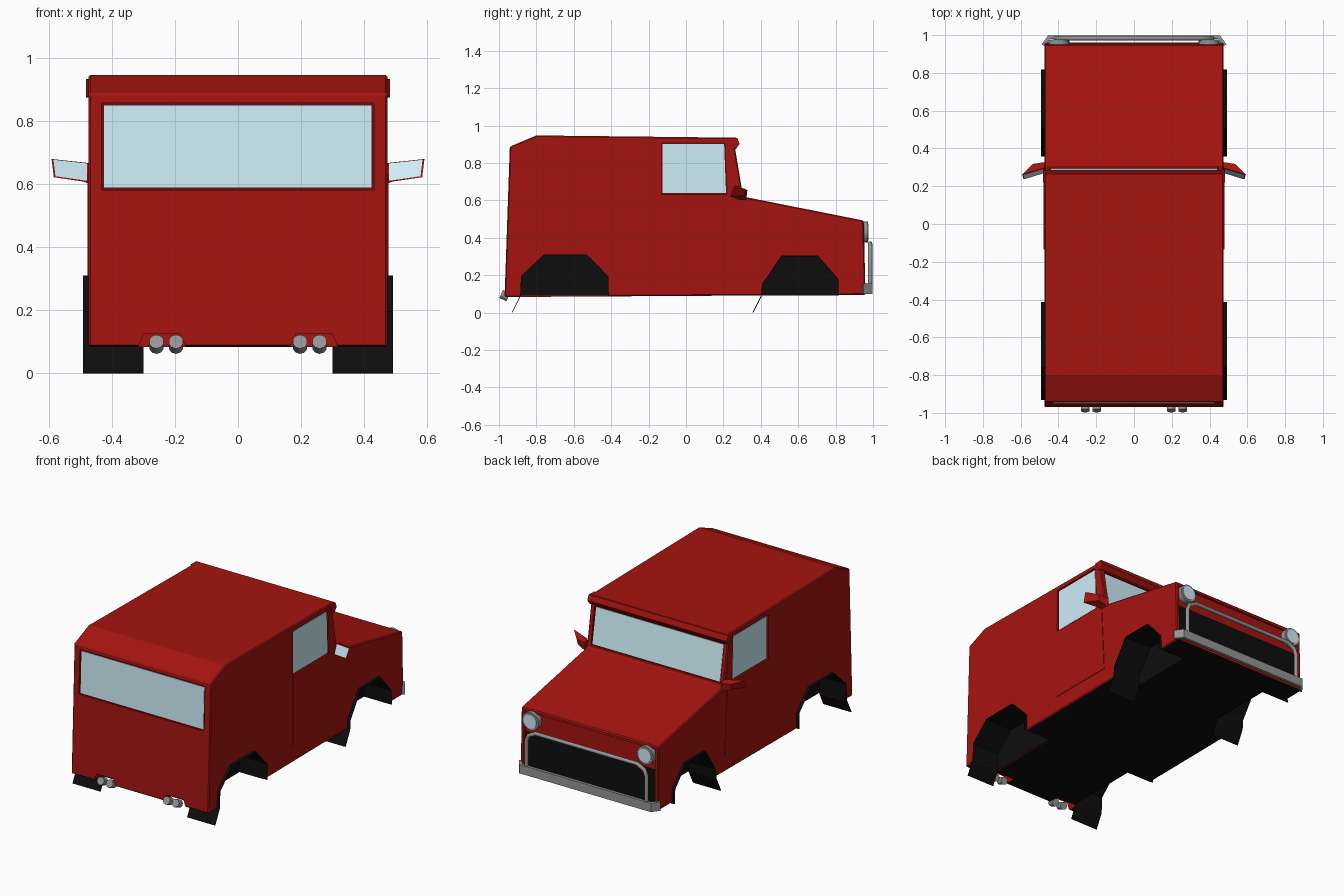
import bpy, bmesh
from math import radians
from mathutils import Vector, Matrix

if "Cube" in bpy.data.objects:
    bpy.data.objects.remove(bpy.data.objects["Cube"])


def material(name, rgb):
    m = bpy.data.materials.new(name)
    m.diffuse_color = (*rgb, 1)
    m.use_nodes = True
    m.node_tree.nodes["Principled BSDF"].inputs["Base Color"].default_value = m.diffuse_color
    return m


RED = material("red paint", (0.375, 0.007, 0.005))
TRIM = material("dark red trim", (0.13, 0.004, 0.004))
BLACK = material("black", (0.004, 0.004, 0.004))
GLASS = material("glass", (0.62, 0.86, 0.95))
STEEL = material("steel", (0.30, 0.30, 0.30))


def finish(name, bm, *mats):
    bmesh.ops.recalc_face_normals(bm, faces=bm.faces)
    me = bpy.data.meshes.new(name)
    bm.to_mesh(me)
    bm.free()
    ob = bpy.data.objects.new(name, me)
    bpy.context.collection.objects.link(ob)
    for m in mats:
        me.materials.append(m)
    return ob


def extrude(name, points, vec, *mats):
    """Extrude a flat 3D outline along a vector."""
    bm = bmesh.new()
    f = bm.faces.new([bm.verts.new(p) for p in points])
    ext = bmesh.ops.extrude_face_region(bm, geom=[f])
    bmesh.ops.translate(bm, vec=vec, verts=[v for v in ext["geom"] if isinstance(v, bmesh.types.BMVert)])
    return finish(name, bm, *mats)


def prism(name, profile, x0, x1, *mats):
    """Extrude a (y, z) profile along x."""
    return extrude(name, [(x0, y, z) for y, z in profile], (x1 - x0, 0, 0), *mats)


def slab(a, b, dy0, dy1, inset=0):
    """Profile of a slanted pane between two (y, z) points, offset in y."""
    a, b = Vector(a), Vector(b)
    d = (b - a).normalized() * inset
    (ay, az), (by, bz) = a + d, b - d
    return [(ay + dy0, az), (ay + dy1, az), (by + dy1, bz), (by + dy0, bz)]


def cylinder(name, start, end, r, sides, mat):
    start, end = Vector(start), Vector(end)
    axis = end - start
    bm = bmesh.new()
    rot = axis.to_track_quat("Z", "Y").to_matrix().to_4x4()
    bmesh.ops.create_cone(bm, cap_ends=True, segments=sides, radius1=r, radius2=r,
                          depth=axis.length, matrix=Matrix.Translation((start + end) / 2) @ rot)
    ob = finish(name, bm, mat)
    bpy.context.view_layer.objects.active = ob
    ob.select_set(True)
    bpy.ops.object.shade_smooth_by_angle(angle=radians(50))
    ob.select_set(False)
    return ob


# Body shell with black underside
body = prism("body", [(-0.97, 0.083), (-0.942, 0.887), (-0.80, 0.947), (0.272, 0.935),
                      (0.28, 0.90), (0.262, 0.88), (0.305, 0.62), (0.95, 0.492), (0.96, 0.095)],
             -0.475, 0.475, RED, BLACK)
for p in body.data.polygons:
    if p.normal.z < -0.95:
        p.material_index = 1
bev = body.modifiers.new("soft edges", "BEVEL")
bev.width, bev.segments = 0.006, 1

# Cutters for arches, windows, front recess and exhaust notches
arches = {"rear": [(-0.885, 0.09), (-0.88, 0.195), (-0.76, 0.308), (-0.53, 0.308),
                   (-0.415, 0.19), (-0.415, 0.09)],
          "front": [(0.403, 0.09), (0.408, 0.15), (0.51, 0.302), (0.705, 0.302),
                    (0.812, 0.18), (0.815, 0.09)]}
rear_glass = ((-0.9527, 0.582), (-0.943, 0.858))
shield = ((0.3025, 0.637), (0.264, 0.868))
side_glass = [(-0.135, 0.63), (0.223, 0.63), (0.212, 0.908), (-0.135, 0.908)]
side_pane = [(-0.126, 0.638), (0.214, 0.638), (0.204, 0.90), (-0.126, 0.90)]
cutters = [prism("cut", slab(*rear_glass, -0.1, 0.012), -0.434, 0.432),
           prism("cut", slab(*shield, 0.1, -0.014), -0.448, 0.448),
           prism("cut", [(1.1, 0.125), (0.942, 0.125), (0.936, 0.472), (1.1, 0.472)], -0.455, 0.455)]
for s in (-1, 1):
    for a in arches.values():
        cutters.append(prism("cut", [(a[0][0], 0)] + a + [(a[-1][0], 0)], s * 0.30, s * 0.6))
    cutters.append(prism("cut", side_glass, s * 0.463, s * 0.6))
    notch = ((0.33, 0.05), (0.30, 0.125), (0.185, 0.125), (0.15, 0.05))
    cutters.append(extrude("cut", [(s * x, -1.1, z) for x, z in notch], (0, 0.2, 0)))
for c in cutters:
    c.hide_render = True
    mod = body.modifiers.new("cut", "BOOLEAN")
    mod.operation, mod.solver, mod.object = "DIFFERENCE", "EXACT", c
deps = bpy.context.evaluated_depsgraph_get()
body.data = bpy.data.meshes.new_from_object(body.evaluated_get(deps))
body.modifiers.clear()
for c in cutters:
    bpy.data.objects.remove(c)

# Glass panes over dark seals
prism("rear_window_seal", slab(*rear_glass, 0.008, 0.016), -0.434, 0.432, TRIM)
prism("rear_window", slab(*rear_glass, 0.005, 0.014, 0.008), -0.426, 0.424, GLASS)
prism("windshield_seal", slab(*shield, -0.010, -0.018), -0.448, 0.448, TRIM)
prism("windshield", slab(*shield, -0.007, -0.016, 0.006), -0.441, 0.441, GLASS)

# Lip over the windshield
prism("roof_lip", [(0.22, 0.932), (0.274, 0.9335), (0.287, 0.902), (0.267, 0.875), (0.245, 0.88)],
      -0.482, 0.482, RED)

# Grille panel
prism("grille", [(0.935, 0.127), (0.948, 0.127), (0.945, 0.34), (0.935, 0.34)], -0.45, 0.45, BLACK)

for s, side in ((-1, "left"), (1, "right")):
    prism(side + "_window_seal", side_glass, s * 0.458, s * 0.467, TRIM)
    prism(side + "_window", side_pane, s * 0.46, s * 0.47, GLASS)

    # Door panel below the window
    prism(side + "_door", [(-0.135, 0.19), (0.295, 0.19), (0.275, 0.60), (0.223, 0.63), (-0.135, 0.63)],
          s * 0.47, s * 0.478, RED)

    # Wheel well liners with mud flaps, and their inner walls
    for end, a in arches.items():
        path = [(a[0][0] - 0.045, 0.0)] + a
        bm = bmesh.new()
        rows = [[bm.verts.new((s * x, y, z)) for y, z in path] for x in (0.30, 0.493)]
        for i in range(len(path) - 1):
            bm.faces.new((rows[0][i], rows[0][i + 1], rows[1][i + 1], rows[1][i]))
        liner = finish(f"{end}_{side}_wheel_well", bm, BLACK)
        sol = liner.modifiers.new("thickness", "SOLIDIFY")
        sol.thickness, sol.offset = 0.004, 0
        prism(f"{end}_{side}_well_wall", a, s * 0.295, s * 0.303, BLACK)

    # Mirror housing and glass
    back = [(0.474, 0.272, 0.606), (0.585, 0.237, 0.622), (0.592, 0.262, 0.68), (0.474, 0.297, 0.667)]
    front = [(0.47, 0.322, 0.60), (0.53, 0.312, 0.625), (0.535, 0.318, 0.66), (0.47, 0.328, 0.655)]
    bm = bmesh.new()
    b, f = [[bm.verts.new((s * x, y, z)) for x, y, z in q] for q in (back, front)]
    bm.faces.new(b)
    bm.faces.new(f)
    for i in range(4):
        j = (i + 1) % 4
        bm.faces.new((b[i], b[j], f[j], f[i]))
    finish(side + "_mirror", bm, RED)
    mid = sum((Vector(p) for p in back), Vector()) / 4
    bm = bmesh.new()
    pts = [mid + (Vector(p) - mid) * 0.9 + Vector((0, -0.003, 0.001)) for p in back]
    bm.faces.new([bm.verts.new((s * p.x, p.y, p.z)) for p in pts])
    finish(side + "_mirror_glass", bm, GLASS)

    # Headlight rim and lens
    cylinder(side + "_headlight_rim", (s * 0.397, 0.93, 0.43), (s * 0.397, 0.972, 0.43), 0.056, 16, STEEL)
    cylinder(side + "_headlight_lens", (s * 0.397, 0.95, 0.43), (s * 0.397, 0.976, 0.43), 0.044, 16, GLASS)

    # Twin exhaust pipes, tilted upwards to the tip
    for n, x in enumerate((0.197, 0.259)):
        cylinder(f"{side}_exhaust_{n + 1}", (s * x, -0.95, 0.083), (s * x, -0.988, 0.1), 0.024, 10, STEEL)

# Front bumper blade with swept ends
outline = [(-0.49, 0.95), (-0.455, 0.998), (0.455, 0.998), (0.49, 0.95),
           (0.474, 0.942), (0.445, 0.98), (-0.445, 0.98), (-0.474, 0.942)]
extrude("front_bumper", [(x, y, 0.10) for x, y in outline], (0, 0, 0.055), STEEL)

# Tubular guard above the bumper
half = [(0.415, 0.13), (0.415, 0.31), (0.40, 0.345), (0.35, 0.37)]
points = [(-x, z) for x, z in half] + [(x, z) for x, z in reversed(half)]
curve = bpy.data.curves.new("front_guard", "CURVE")
curve.dimensions = "3D"
curve.bevel_depth, curve.bevel_resolution = 0.012, 2
sp = curve.splines.new("POLY")
sp.points.add(len(points) - 1)
for p, (x, z) in zip(sp.points, points):
    p.co = (x, 0.984, z, 1)
curve.materials.append(STEEL)
bpy.context.collection.objects.link(bpy.data.objects.new("front_guard", curve))
